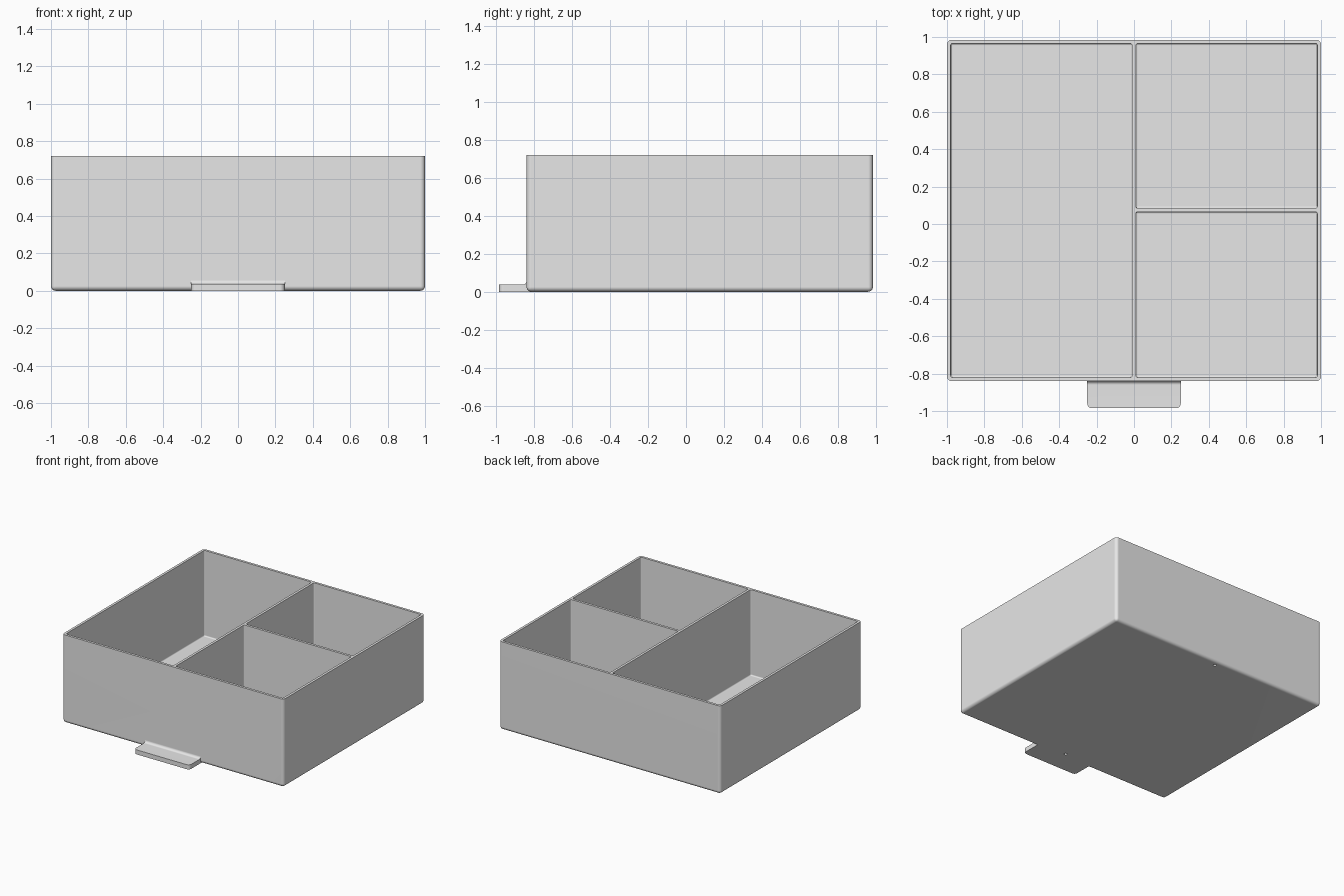
import bpy, bmesh
from math import sin, cos, pi
from mathutils import Matrix

if "Cube" in bpy.data.objects:
    bpy.data.objects.remove(bpy.data.objects["Cube"])

FRONT, BACK, TOP = -0.84, 0.985, 0.72
WALL, FLOOR = 0.02, 0.02

grey = bpy.data.materials.new("plain grey plastic")
grey.use_nodes = True
grey.diffuse_color = (0.8, 0.8, 0.8, 1)
grey.node_tree.nodes["Principled BSDF"].inputs["Base Color"].default_value = (0.8, 0.8, 0.8, 1)


def finish(name, bm):
    bmesh.ops.recalc_face_normals(bm, faces=bm.faces)
    mesh = bpy.data.meshes.new(name)
    bm.to_mesh(mesh)
    bm.free()
    obj = bpy.data.objects.new(name, mesh)
    mesh.materials.append(grey)
    bpy.context.collection.objects.link(obj)
    return obj


def rounded_tub(name, x0, x1, y0, y1, z0, z1, radius):
    """Box with rounded uprights and bottom edges and a square top."""
    bm = bmesh.new()
    bmesh.ops.create_cube(bm, size=1)
    for v in bm.verts:
        v.co.x = x1 if v.co.x > 0 else x0
        v.co.y = y1 if v.co.y > 0 else y0
        v.co.z = z1 if v.co.z > 0 else z0
    edges = [e for e in bm.edges if min(v.co.z for v in e.verts) < z0 + 0.001]
    bmesh.ops.bevel(bm, geom=edges, offset=radius, segments=4, profile=0.5, affect='EDGES')
    return finish(name, bm)


def pull_tab():
    """Side profile with a fillet against the wall, extruded across the front."""
    r, thick, tip, half = 0.02, 0.037, -0.985, 0.25
    arc = [(FRONT - r + r * sin(a), thick + r - r * cos(a))
           for a in (i * pi / 8 for i in range(5))]
    profile = [(tip, 0), (tip, thick)] + arc
    profile += [(FRONT + 0.012, thick + r), (FRONT + 0.012, 0.015), (FRONT + 0.03, 0.015), (FRONT + 0.03, 0)]
    bm = bmesh.new()
    face = bm.faces.new([bm.verts.new((-half, y, z)) for y, z in profile])
    new = bmesh.ops.extrude_face_region(bm, geom=[face])["geom"]
    bmesh.ops.translate(bm, vec=(2 * half, 0, 0), verts=[g for g in new if isinstance(g, bmesh.types.BMVert)])
    corners = [e for e in bm.edges
               if all(v.co.y < tip + 0.001 for v in e.verts)
               and abs(e.verts[0].co.x - e.verts[1].co.x) < 0.001]
    bmesh.ops.bevel(bm, geom=corners, offset=0.025, segments=4, profile=0.5, affect='EDGES')
    return finish("pull_tab", bm)


def pin_hole(y):
    bm = bmesh.new()
    bmesh.ops.create_cone(bm, cap_ends=True, segments=16, radius1=0.012, radius2=0.012,
                          depth=0.03, matrix=Matrix.Translation((0, y, 0)))
    return finish("pin_hole_cutter", bm)


def combine(target, other, operation):
    mod = target.modifiers.new("combine", 'BOOLEAN')
    mod.operation, mod.object, mod.solver = operation, other, 'EXACT'
    bpy.context.view_layer.objects.active = target
    bpy.ops.object.modifier_apply(modifier=mod.name)
    bpy.data.objects.remove(other)


# Outer shell with the front pull tab
tray = rounded_tub("divided_tray", -1, 1, FRONT, BACK, 0, TOP, 0.025)
combine(tray, pull_tab(), 'UNION')

# One long compartment and two short ones, leaving thin dividers between
inner_front, inner_back, side, half = FRONT + WALL, BACK - WALL, 1 - WALL, WALL / 2
split = 0.075
for x0, x1, y0, y1 in [(-side, -half, inner_front, inner_back),
                       (half, side, inner_front, split - half),
                       (half, side, split + half, inner_back)]:
    combine(tray, rounded_tub("compartment_cutter", x0, x1, y0, y1, FLOOR, TOP + 0.1, 0.01), 'DIFFERENCE')

# Small blind holes under the front and back edges
for y in (FRONT + 0.045, BACK - 0.045):
    combine(tray, pin_hole(y), 'DIFFERENCE')

# Smooth fillets, flat walls
bpy.ops.object.select_all(action='DESELECT')
tray.select_set(True)
bpy.context.view_layer.objects.active = tray
bpy.ops.object.shade_smooth_by_angle(angle=pi / 6)
weighted = tray.modifiers.new("flat walls", 'WEIGHTED_NORMAL')
weighted.keep_sharp = True
